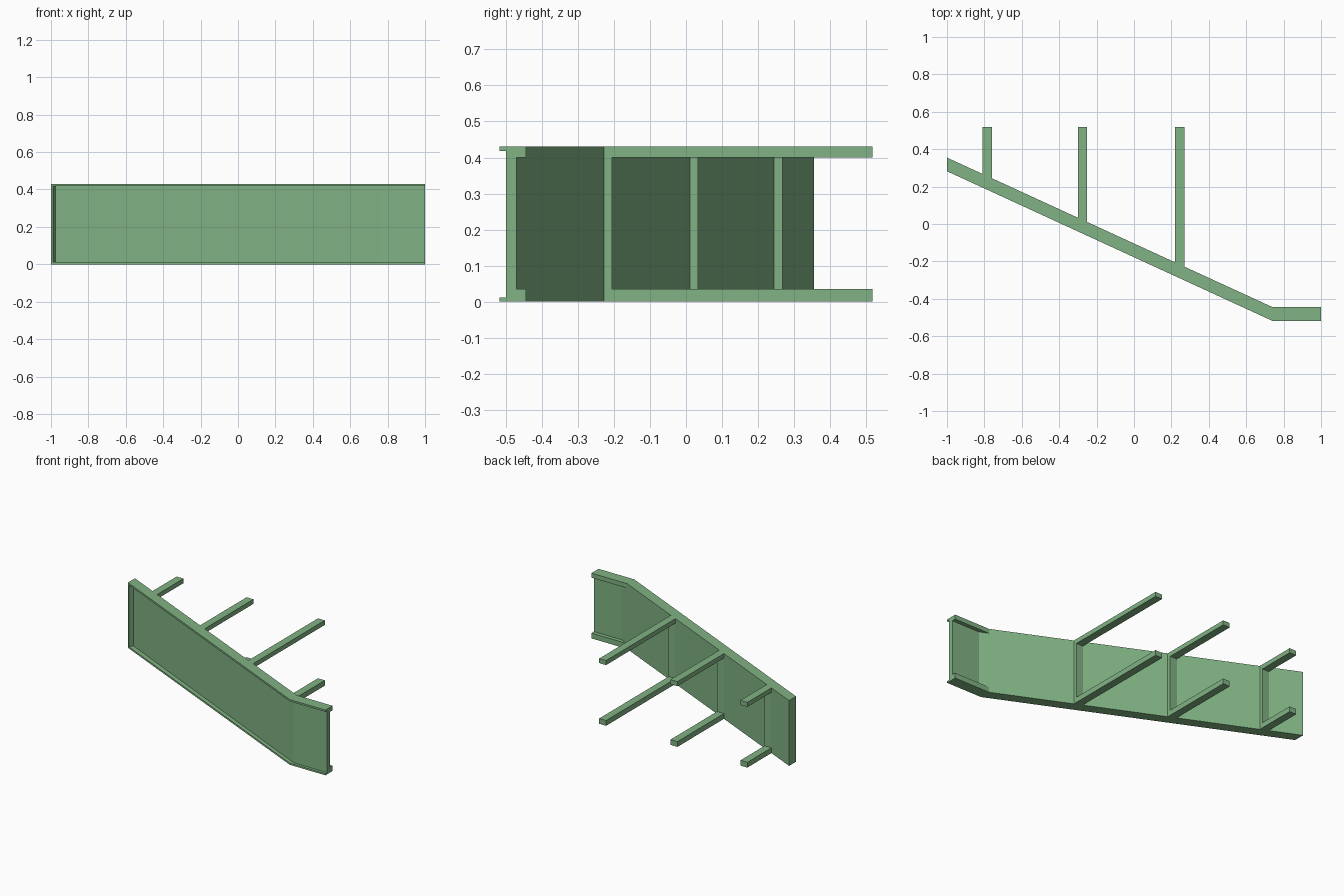
import bpy, bmesh

if "Cube" in bpy.data.objects:
    bpy.data.objects.remove(bpy.data.objects["Cube"])

H = 0.43            # overall height
Z_LO, Z_HI = 0.035, 0.40   # inner faces of the support beams
Y_END = 0.518

mat = bpy.data.materials.new("green_paint")
mat.diffuse_color = (0.22, 0.45, 0.23, 1)
mat.use_nodes = True
mat.node_tree.nodes["Principled BSDF"].inputs["Base Color"].default_value = mat.diffuse_color


def prism(name, pts, z0, z1):
    """Extrude a plan outline vertically from z0 to z1."""
    bm = bmesh.new()
    face = bm.faces.new([bm.verts.new((x, y, z0)) for x, y in pts])
    ext = bmesh.ops.extrude_face_region(bm, geom=[face])
    top = [v for v in ext["geom"] if isinstance(v, bmesh.types.BMVert)]
    bmesh.ops.translate(bm, verts=top, vec=(0, 0, z1 - z0))
    bmesh.ops.recalc_face_normals(bm, faces=bm.faces[:])
    me = bpy.data.meshes.new(name)
    bm.to_mesh(me)
    bm.free()
    me.materials.append(mat)
    ob = bpy.data.objects.new(name, me)
    bpy.context.collection.objects.link(ob)
    return ob


def cut(target, cutter):
    """Subtract the cutter and discard it."""
    mod = target.modifiers.new("cut", 'BOOLEAN')
    mod.operation = 'DIFFERENCE'
    mod.solver = 'EXACT'
    mod.object = cutter
    cutter.hide_render = True
    bpy.context.view_layer.objects.active = target
    bpy.ops.object.modifier_apply(modifier=mod.name)
    bpy.data.objects.remove(cutter)


def back_y(x):
    """Rear face of the slanted panel."""
    return -0.444 + (0.74 - x) * 0.799 / 1.74


# Bent panel with a shallow framed recess in front
panel = prism("bent_panel", [(-1, 0.282), (0.74, -0.518), (1, -0.518),
                             (1, -0.444), (0.74, -0.444), (-1, back_y(-1))], 0, H)
cut(panel, prism("front_recess", [(-1.009, 0.231), (0.70, -0.60), (1.1, -0.60),
                                  (1.1, -0.50), (0.755, -0.50), (-0.9755, 0.3035)],
                 0.011, H - 0.012))
# Recess behind the straight end section
cut(panel, prism("rear_recess", [(0.74, -0.444), (0.7966, -0.47), (1.1, -0.47),
                                 (1.1, -0.30), (0.74, -0.30)], Z_LO, Z_HI))

# Three wall supports: lower beam, upper beam and wedge post
for i, xc in enumerate((-0.785, -0.275, 0.245), 1):
    x0, x1 = xc - 0.025, xc + 0.025
    y0, y1 = back_y(x0), back_y(x1)
    plan = [(x0, y0), (x1, y1), (x1, Y_END), (x0, Y_END)]
    prism(f"lower_beam_{i}", plan, 0, Z_LO)
    prism(f"upper_beam_{i}", plan, Z_HI, H)
    prism(f"wedge_post_{i}", [(x0, y0), (x1, y1), (x1, y0)], Z_LO, Z_HI)
